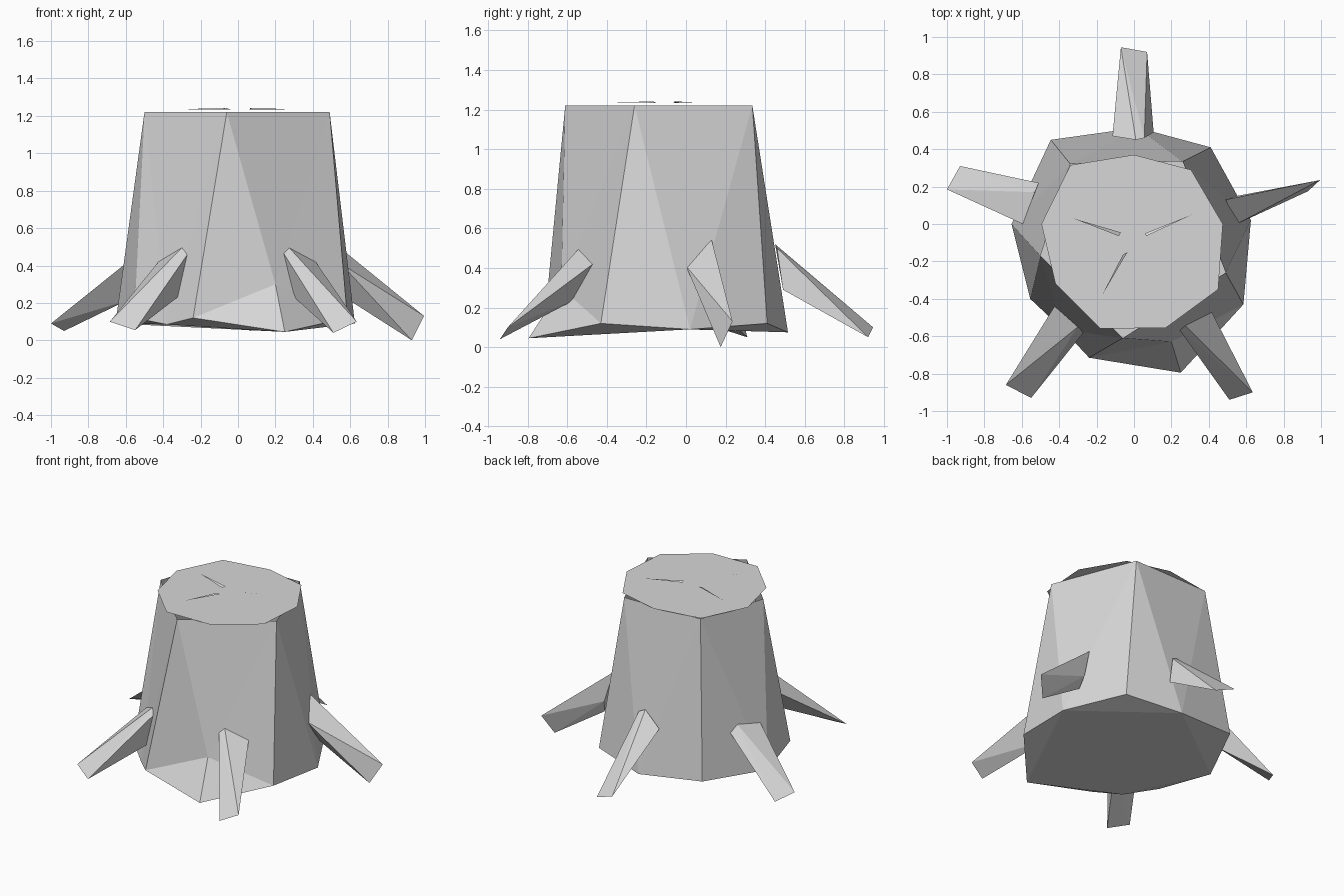
import bpy, bmesh

if "Cube" in bpy.data.objects:
    bpy.data.objects.remove(bpy.data.objects["Cube"])

wood = bpy.data.materials.new("grey_wood")
wood.diffuse_color = (0.68, 0.68, 0.68, 1)
wood.use_nodes = True
wood.node_tree.nodes["Principled BSDF"].inputs["Base Color"].default_value = wood.diffuse_color


def add_object(name, bm):
    mesh = bpy.data.meshes.new(name)
    bm.to_mesh(mesh)
    bm.free()
    mesh.materials.append(wood)
    obj = bpy.data.objects.new(name, mesh)
    bpy.context.collection.objects.link(obj)
    return obj


# Trunk: five-cornered open rim, widening to a ten-point foot
TOP = 1.22
rim_pts = [(-.06, -.61), (.49, -.26), (.26, .335), (-.34, .32), (-.5, -.17)]
corner_pts = [(-.24, -.715, .12), (.585, -.43, .12), (.41, .41, .12),
              (-.445, .45, .12), (-.555, -.40, .12)]
middle_pts = [(.25, -.795, .045), (.625, .02, .09), (.02, .515, .075),
              (-.655, 0, .09), (-.38, -.565, .085)]
bm = bmesh.new()
rim = [bm.verts.new((x, y, TOP)) for x, y in rim_pts]
corner = [bm.verts.new(p) for p in corner_pts]
middle = [bm.verts.new(p) for p in middle_pts]
flare = bm.verts.new((.20, -.63, .30))
for i in range(5):
    j = (i + 1) % 5
    # the front side kicks out into a small flare at the foot
    low = flare if i == 0 else middle[i]
    bm.faces.new((rim[i], corner[i], low))
    bm.faces.new((rim[i], low, rim[j]))
    bm.faces.new((rim[j], low, corner[j]))
    if i == 0:
        bm.faces.new((corner[i], middle[i], flare))
        bm.faces.new((middle[i], corner[j], flare))
    # underside rises towards each corner
    bm.faces.new((middle[j], corner[j], middle[i]))
bm.faces.new(middle[::-1])
add_object("trunk", bm)

# Cut top: flat nine-sided plate
bm = bmesh.new()
outline = [(0, .37), (-.34, .315), (-.495, 0), (-.42, -.32), (-.18, -.56),
           (.17, -.555), (.45, -.35), (.475, 0), (.305, .29)]
bm.faces.new([bm.verts.new((x, y, TOP + .002)) for x, y in outline])
add_object("cut_top", bm)

# Cracks: thin slivers just above the cut top
cracks = [((-.325, .03), (-.08, -.065), (-.07, -.045)),
          ((.31, .05), (.06, -.05), (.065, -.065)),
          ((-.17, -.38), (-.035, -.15), (-.06, -.165))]
for i, sliver in enumerate(cracks):
    bm = bmesh.new()
    heights = (.016, .014, .021)
    face = bm.faces.new([bm.verts.new((x, y, TOP + h))
                         for (x, y), h in zip(sliver, heights)])
    face.normal_update()
    if face.normal.z < 0:
        face.normal_flip()
    add_object(f"crack_{i + 1}", bm)

# Roots: base points on the trunk, tapering to a two-point tip (last two)
roots = {
    "front_right_root": [(.26, -.53, .51), (.235, -.555, .48), (.415, -.47, .42),
                         (.29, -.56, .24), (.635, -.90, .10), (.51, -.94, .04)],
    "front_left_root": [(-.30, -.55, .495), (-.27, -.58, .46), (-.425, -.44, .42),
                        (-.31, -.57, .24), (-.685, -.86, .10), (-.55, -.93, .055)],
    "back_root": [(.01, .45, .52), (.055, .46, .50), (-.115, .47, .42),
                  (.105, .49, .29), (-.07, .945, .10), (.07, .92, .05)],
    "right_root": [(.49, .13, .54), (.55, 0, .41), (.55, .15, .32),
                   (.57, .12, .23), (.995, .235, .13), (.93, .175, 0)],
    "left_root": [(-.51, .22, .40), (-.53, .17, .45), (-.595, 0, .415),
                  (-.60, .14, .21), (-1, .185, .09), (-.93, .31, .05)],
}
for name, points in roots.items():
    bm = bmesh.new()
    for p in points:
        bm.verts.new(p)
    bmesh.ops.convex_hull(bm, input=bm.verts[:])
    bmesh.ops.recalc_face_normals(bm, faces=bm.faces[:])
    add_object(name, bm)
